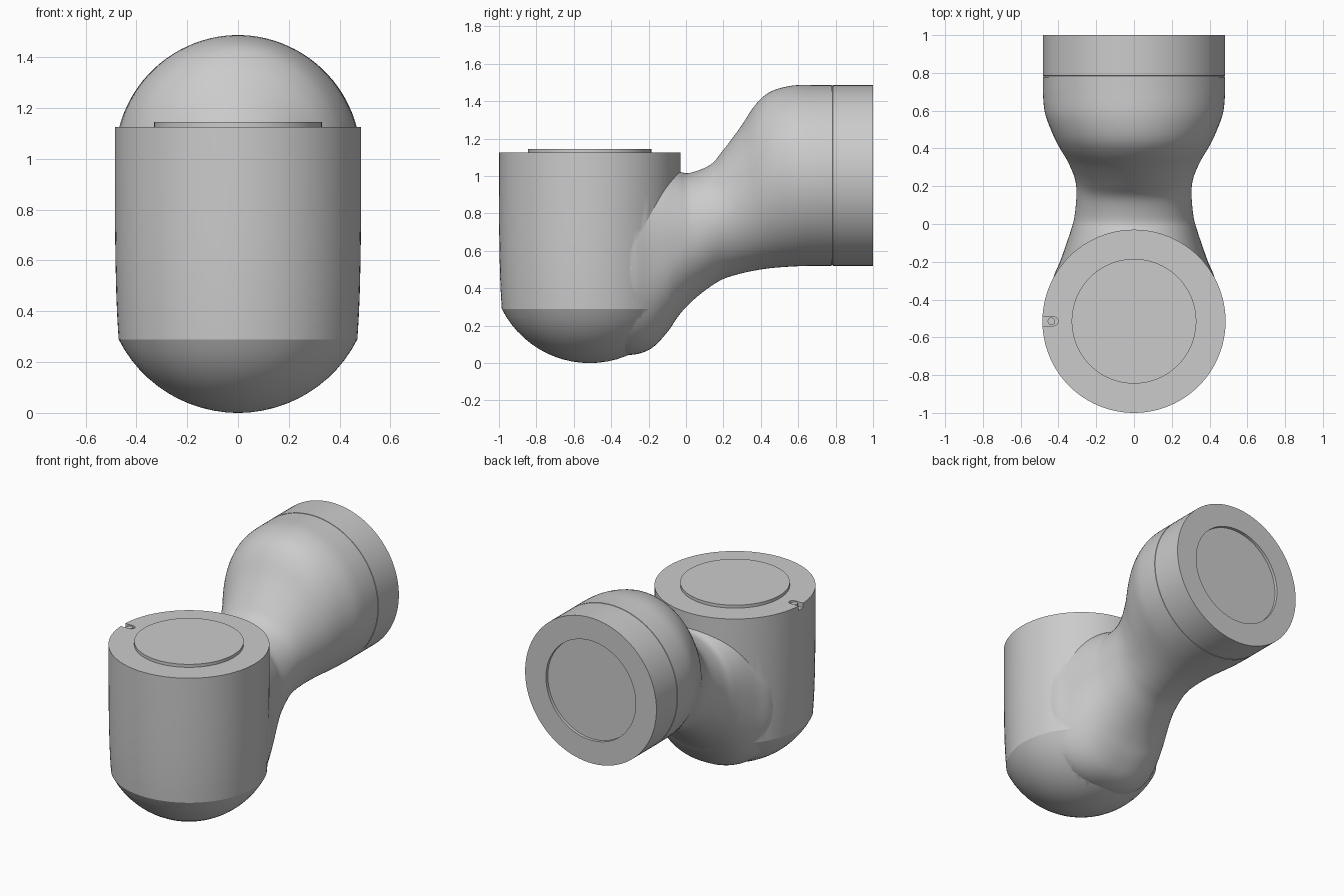
import bpy, bmesh
from math import sin, cos, pi, asin, copysign

if "Cube" in bpy.data.objects:
    bpy.data.objects.remove(bpy.data.objects["Cube"])

SEG = 96


def loft(name, rings):
    """Skin a list of closed rings and cap both ends."""
    bm = bmesh.new()
    loops = [[bm.verts.new(p) for p in r] for r in rings]
    for a, b in zip(loops, loops[1:]):
        n = len(a)
        for i in range(n):
            j = (i + 1) % n
            bm.faces.new((a[i], a[j], b[j], b[i]))
    bm.faces.new(loops[0])
    bm.faces.new(loops[-1])
    bmesh.ops.recalc_face_normals(bm, faces=bm.faces)
    me = bpy.data.meshes.new(name)
    bm.to_mesh(me)
    bm.free()
    ob = bpy.data.objects.new(name, me)
    bpy.context.collection.objects.link(ob)
    return ob


def circle(cx, cy, z, r, n=SEG):
    return [(cx + r * cos(2 * pi * i / n), cy + r * sin(2 * pi * i / n), z)
            for i in range(n)]


def section(ty, tz, by, bz, w, e=2.0):
    """Superellipse ring from its top and bottom points and half width."""
    pts = []
    for i in range(SEG):
        a = 2 * pi * (i + 0.5) / SEG
        c = copysign(abs(cos(a)) ** (2 / e), cos(a))
        s = copysign(abs(sin(a)) ** (2 / e), sin(a))
        pts.append((w * c, (ty + by) / 2 + s * (ty - by) / 2,
                    (tz + bz) / 2 + s * (tz - bz) / 2))
    return pts


def smooth_keys(keys, steps):
    """Catmull-Rom interpolation between section keys."""
    out = []
    for k in range(len(keys) - 1):
        p = [keys[min(max(k + d, 0), len(keys) - 1)] for d in (-1, 0, 1, 2)]
        for s in range(steps):
            t = s / steps
            out.append([0.5 * (2 * b + (c - a) * t
                               + (2 * a - 5 * b + 4 * c - d) * t * t
                               + (3 * b - a - 3 * c + d) * t ** 3)
                        for a, b, c, d in zip(*p)])
    out.append(keys[-1])
    return out


def activate(ob):
    bpy.ops.object.select_all(action='DESELECT')
    ob.select_set(True)
    bpy.context.view_layer.objects.active = ob


def boolean(ob, other, op):
    m = ob.modifiers.new(op, 'BOOLEAN')
    m.operation, m.object, m.solver = op, other, 'EXACT'
    activate(ob)
    bpy.ops.object.modifier_apply(modifier=m.name)
    bpy.data.objects.remove(other)


def shade(ob):
    activate(ob)
    bpy.ops.object.shade_smooth_by_angle(angle=0.38)


# upright barrel: round base, slightly tapered wall, raised disc on top
CY, R = -0.515, 0.526
dome = asin(0.47 / R)
profile = [(R * sin(dome * i / 12), R * (1 - cos(dome * i / 12)))
           for i in range(1, 13)]
profile.insert(0, (0.01, 0))
profile += [(0.475, 0.37), (0.479, 0.46), (0.482, 0.58), (0.484, 0.72),
            (0.485, 0.9), (0.485, 1.125), (0.33, 1.125), (0.33, 1.145)]
joint_body = loft("joint_body", [circle(0, CY, z, r) for r, z in profile])

# bent neck flowing from barrel into the horizontal socket
keys = [(-0.42, 1.00, -0.42, 0.06, 0.42, 2.4),
        (-0.30, 1.05, -0.30, 0.043, 0.43, 2.4),
        (-0.20, 1.05, -0.19, 0.075, 0.39, 2.4),
        (-0.12, 1.045, -0.10, 0.165, 0.36, 2.35),
        (-0.04, 1.025, -0.03, 0.265, 0.335, 2.25),
        (0.02, 1.017, 0.06, 0.355, 0.315, 2.1),
        (0.13, 1.06, 0.18, 0.44, 0.305, 2),
        (0.20, 1.14, 0.28, 0.475, 0.313, 2),
        (0.29, 1.26, 0.37, 0.495, 0.35, 2),
        (0.37, 1.38, 0.45, 0.507, 0.397, 2),
        (0.45, 1.45, 0.52, 0.513, 0.434, 2),
        (0.57, 1.484, 0.61, 0.518, 0.472, 2),
        (0.70, 1.486, 0.70, 0.520, 0.483, 2)]
rings = [section(*k) for k in smooth_keys(keys, 5)]
# panel seam, socket rim and recessed end face
for y, r in [(0.777, 0.483), (0.778, 0.480), (0.784, 0.480), (0.785, 0.483),
             (1.0, 0.483), (1.0, 0.33), (0.98, 0.33)]:
    rings.append(section(y, 1.003 + r, y, 1.003 - r, r))
neck = loft("neck_socket", rings)
boolean(joint_body, neck, 'UNION')

# alignment notch on the left rim
outline = [(-0.55, CY - 0.024), (-0.425, CY - 0.024)]
outline += [(-0.425 + 0.024 * sin(pi * i / 10), CY - 0.024 * cos(pi * i / 10))
            for i in range(1, 10)]
outline += [(-0.425, CY + 0.024), (-0.55, CY + 0.024)]
cutter = loft("notch_cutter", [[(x, y, z) for x, y in outline] for z in (1.095, 1.2)])
boolean(joint_body, cutter, 'DIFFERENCE')
shade(joint_body)

# small pin standing in the notch
pin = loft("notch_pin", [circle(-0.437, CY, z, 0.02, 24) for z in (1.09, 1.12)])
shade(pin)
